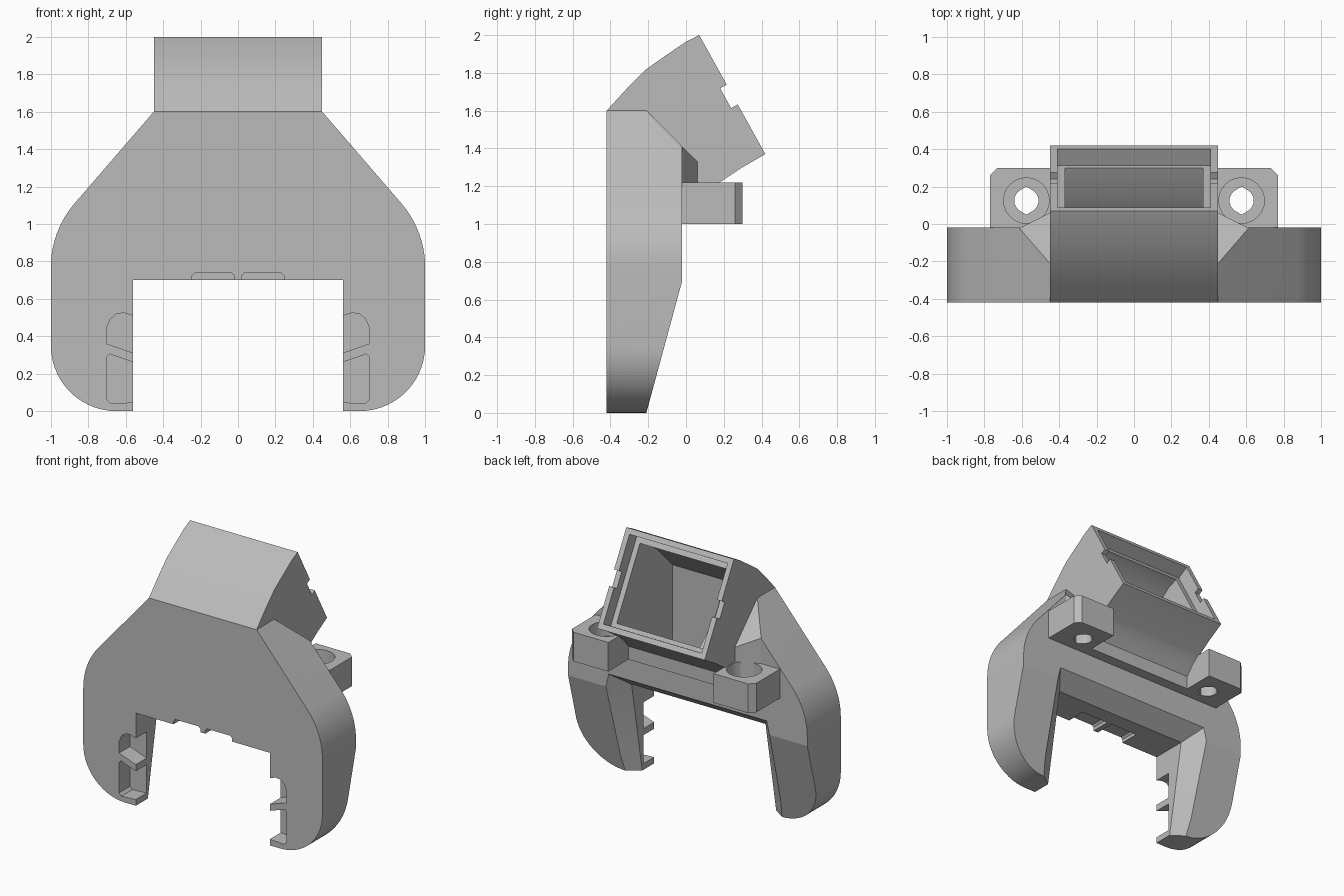
import bpy, bmesh, math
from mathutils import Vector

if "Cube" in bpy.data.objects:
    bpy.data.objects.remove(bpy.data.objects["Cube"], do_unlink=True)

grey = bpy.data.materials.new("plain_grey")
grey.use_nodes = True
grey.diffuse_color = (0.5, 0.5, 0.5, 1)
grey.node_tree.nodes["Principled BSDF"].inputs["Base Color"].default_value = (0.5, 0.5, 0.5, 1)


def finish(name, bm):
    bmesh.ops.recalc_face_normals(bm, faces=bm.faces)
    me = bpy.data.meshes.new(name)
    bm.to_mesh(me)
    bm.free()
    me.materials.append(grey)
    ob = bpy.data.objects.new(name, me)
    bpy.context.collection.objects.link(ob)
    return ob


def prism(name, pts, axis, lo, hi):
    """Extrude a 2D outline along one axis; the outline uses the other two in order."""
    bm = bmesh.new()
    verts = []
    for p in pts:
        co = list(p)
        co.insert("xyz".index(axis), lo)
        verts.append(bm.verts.new(co))
    face = bm.faces.new(verts)
    res = bmesh.ops.extrude_face_region(bm, geom=[face])
    move = Vector([(hi - lo) if a == axis else 0 for a in "xyz"])
    moved = [g for g in res["geom"] if isinstance(g, bmesh.types.BMVert)]
    bmesh.ops.translate(bm, verts=moved, vec=move)
    return finish(name, bm)


def hull(name, pts):
    bm = bmesh.new()
    for p in pts:
        bm.verts.new(p)
    bmesh.ops.convex_hull(bm, input=bm.verts)
    return finish(name, bm)


def combine(target, other, operation):
    mod = target.modifiers.new("shape", "BOOLEAN")
    mod.operation = operation
    mod.solver = "EXACT"
    mod.object = other
    bpy.context.view_layer.objects.active = target
    bpy.ops.object.modifier_apply(modifier=mod.name)
    bpy.data.objects.remove(other, do_unlink=True)


def cut(target, other):
    combine(target, other, "DIFFERENCE")


def add(target, other):
    combine(target, other, "UNION")


def arc(cx, cy, r, start, end, n):
    return [(cx + r * math.cos(math.radians(start + (end - start) * i / n)),
             cy + r * math.sin(math.radians(start + (end - start) * i / n)))
            for i in range(n + 1)]


def flip(pts, s):
    return [(s * p[0],) + tuple(p[1:]) for p in pts]


# Main shell: arch outline with two legs
half = [(0.45, 1.6)] + arc(0.48, 0.77, 0.52, 40, 0, 10) + arc(0.65, 0.35, 0.35, 0, -90, 14)
half += [(0.56, 0), (0.56, 0.7)]
body = prism("duct_body", half + flip(half, -1)[::-1], "y", -0.42, -0.02)

# Tapered backs of the legs
cut(body, prism("leg_taper", [(-0.02, 0.7), (-0.237, -0.1), (0.2, -0.1), (0.2, 0.7)], "x", -1.2, 1.2))

# Bevel round the back of the opening
bevel = []
for s in (-1, 1):
    for k in (0, 1.4):
        bevel.append((s * (0.56 + 0.1 * k), -0.15 + 0.13 * k, 0.7 + 0.1 * k))
        bevel.append((s * (0.56 + 0.1 * k), -0.28 + 0.07 * k, -0.02))
cut(body, hull("opening_bevel", bevel))

# Gussets beside the throat, then the sloped shoulder over shell and gussets
for s in (-1, 1):
    gusset = [(0.4, -0.03), (0.61, -0.03), (0.61, -0.02), (0.45, 0.06), (0.4, 0.06)]
    add(body, prism("gusset", flip(gusset, s), "z", 1.1, 1.5))
cut(body, prism("shoulder_slope", [(-0.31, 1.7), (0.2, 1.19), (0.4, 1.7)], "x", -1.2, 1.2))

# Screw mounts with counterbored holes
for s in (-1, 1):
    outline = [(0.44, -0.05), (0.77, -0.05), (0.77, 0.26), (0.73, 0.30), (0.45, 0.30), (0.44, 0.30)]
    mount = prism("screw_mount", flip(outline, s), "z", 1.0, 1.22)
    cut(mount, prism("counterbore", flip(arc(0.575, 0.125, 0.122, 0, 345, 23), s), "z", 1.11, 1.4))
    hole = arc(0.575, 0.125, 0.065, -60, 60, 8) + [(0.575, 0.2)]
    hole += arc(0.575, 0.125, 0.065, 120, 240, 8) + [(0.575, 0.05)]
    cut(mount, prism("screw_hole", flip(hole, s), "z", 0.9, 1.3))
    add(body, mount)

# Throat rising to the tilted inlet
throat = [(-0.42, 1.6), (-0.315, 1.715), (-0.21, 1.82), (-0.11, 1.89), (0, 1.965), (0.07, 2.0),
          (0.42, 1.37), (0.29, 1.295), (0.17, 1.215), (0.11, 1.16), (0.06, 1.1), (0.06, 1.0),
          (-0.3, 1.0)]
add(body, prism("throat", throat, "x", -0.45, 0.45))


def inlet(u, d):
    """Point u down the inlet face and d deep into it."""
    return (0.07 + 0.486 * u - 0.874 * d, 2.0 - 0.874 * u - 0.486 * d)


# Inlet recess, side notches and hollow interior
recess = [inlet(0.04, -0.1), inlet(0.68, -0.1), inlet(0.68, 0.1), inlet(0.04, 0.1)]
cut(body, prism("inlet_recess", recess, "x", -0.41, 0.41))
notch = [inlet(0.3, -0.1), inlet(0.42, -0.1), inlet(0.42, 0.04), inlet(0.3, 0.04)]
cut(body, prism("side_notch", notch, "x", -0.6, 0.6))
cavity = [inlet(0.08, 0.08), inlet(0.65, 0.08), inlet(0.65, 0.1), (0.13, 1.28), (0.0, 1.15),
          (-0.08, 1.04), (-0.1, 0.84), (-0.2, 0.78), (-0.37, 0.78), (-0.37, 1.57), (-0.18, 1.76),
          (-0.06, 1.85), inlet(0.08, 0.1)]
cut(body, prism("duct_cavity", cavity, "x", -0.37, 0.37))
add(body, prism("flow_divider", [(-0.39, 0.75), (-0.09, 0.75), (-0.07, 1.0), (-0.39, 1.3)],
                "x", -0.015, 0.015))

# Air outlets: split pockets in the legs and slots over the opening
upper = [(0.5, 0.29), (0.70, 0.36), (0.70, 0.45), (0.68, 0.495), (0.65, 0.52), (0.61, 0.525),
         (0.56, 0.51), (0.5, 0.49)]
lower = [(0.5, 0.05), (0.68, 0.04), (0.70, 0.06), (0.70, 0.29), (0.685, 0.305), (0.5, 0.24)]
slot = [(0.02, 0.6), (0.02, 0.725), (0.035, 0.74), (0.23, 0.74), (0.245, 0.725), (0.245, 0.6)]
for s in (-1, 1):
    for part, depth in ((upper, -0.29), (lower, -0.29), (slot, -0.27)):
        cut(body, prism("air_outlet", flip(part, s), "y", -0.6, depth))

# Smooth curves, sharp edges
bpy.ops.object.select_all(action="DESELECT")
body.select_set(True)
bpy.context.view_layer.objects.active = body
bpy.ops.object.shade_smooth_by_angle(angle=math.radians(20))
